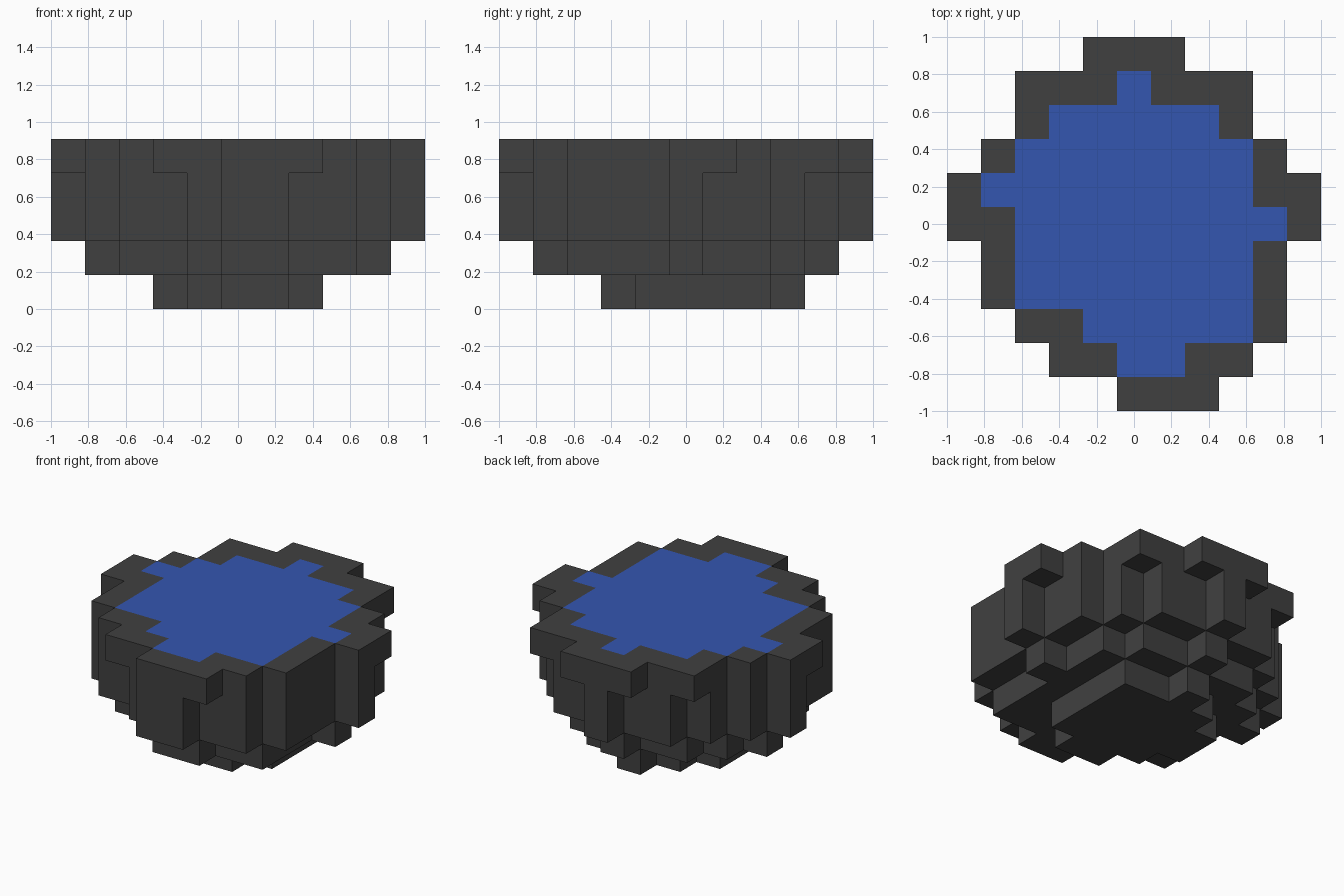
import bpy
import bmesh
from mathutils import Vector

cube = bpy.data.objects.get("Cube")
if cube:
    bpy.data.objects.remove(cube, do_unlink=True)

UNIT = 2 / 11
SIDES = [Vector(d) for d in ((1, 0, 0), (-1, 0, 0), (0, 1, 0), (0, -1, 0), (0, 0, 1), (0, 0, -1))]


def material(name, rgb):
    mat = bpy.data.materials.new(name)
    mat.use_nodes = True
    mat.diffuse_color = (*rgb, 1)
    bsdf = next(n for n in mat.node_tree.nodes if n.type == 'BSDF_PRINCIPLED')
    bsdf.inputs["Base Color"].default_value = (*rgb, 1)
    return mat


def footprint(first_row, spans):
    """Cells covered by one (first, last) span per row, front to back."""
    return {(x, first_row + r) for r, (a, b) in enumerate(spans) for x in range(a, b + 1)}


def grow(cells):
    """Add the four side neighbours of every cell."""
    return cells | {(x + dx, y + dy) for x, y in cells
                    for dx, dy in ((1, 0), (-1, 0), (0, 1), (0, -1))}


def build_blocks(name, cells, solid, mat):
    """Skin the blocks in cells, leaving out faces hidden against other blocks."""
    bm = bmesh.new()
    for cell in sorted(cells):
        for n in SIDES:
            c = Vector(cell)
            if tuple(int(v) for v in c + n) in solid:
                continue
            u = Vector((n.y, n.z, n.x))
            v = n.cross(u)
            mid = c + Vector((-5, -5, 0.5)) + n / 2
            ring = [mid + (u * a + v * b) / 2 for a, b in ((-1, -1), (1, -1), (1, 1), (-1, 1))]
            bm.faces.new([bm.verts.new(p * UNIT) for p in ring])
    bmesh.ops.remove_doubles(bm, verts=bm.verts, dist=0.001)
    bmesh.ops.dissolve_limit(bm, angle_limit=0.01, verts=bm.verts, edges=bm.edges)
    mesh = bpy.data.meshes.new(name)
    bm.to_mesh(mesh)
    bm.free()
    mesh.materials.append(mat)
    obj = bpy.data.objects.new(name, mesh)
    bpy.context.collection.objects.link(obj)


# Footprints of the pool, the rim and the deepest part of the bed
pool = footprint(1, [(5, 6), (4, 8), (2, 8), (2, 8), (2, 9), (1, 8), (2, 8), (3, 7), (5, 5)])
rim = footprint(0, [(5, 7), (3, 8), (2, 9), (1, 9), (1, 9), (0, 10),
                    (0, 10), (1, 9), (2, 8), (2, 8), (4, 6)])
deep = footprint(3, [(5, 6), (4, 7), (3, 7), (3, 7), (4, 7), (5, 5)])

# Stack the layers from the bed up to the rim
wall = grow(pool)
layers = [deep, pool, wall, wall, rim | pool]
solid = {(x, y, z) for z, layer in enumerate(layers) for x, y in layer}
water = {(x, y, z) for x, y in pool for z in range(2, len(layers))}

build_blocks("stone_basin", solid - water, solid, material("dark stone", (0.051, 0.051, 0.051)))
build_blocks("water", water, solid, material("water blue", (0.034, 0.093, 0.434)))
